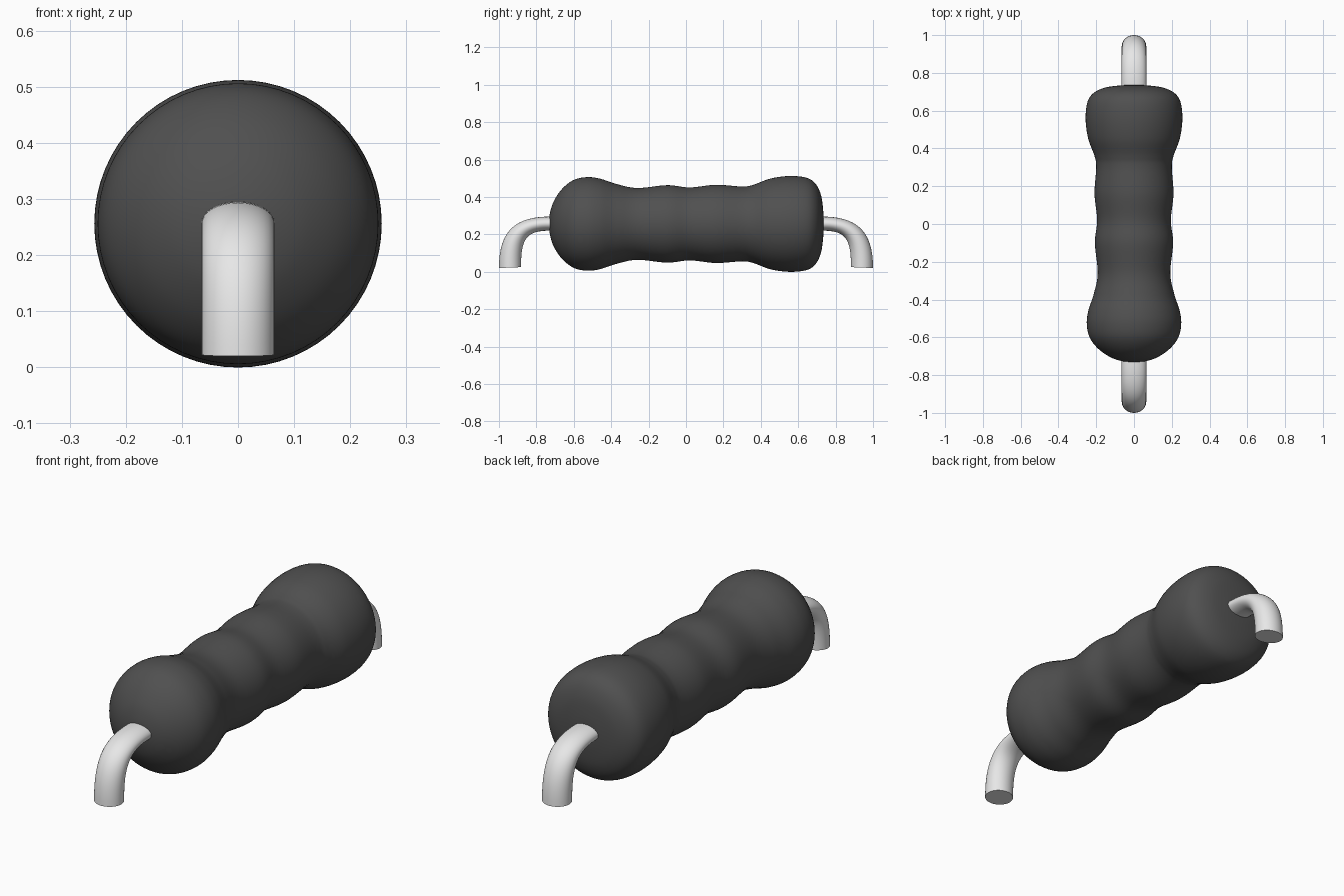
import bpy, bmesh, math
from mathutils import Vector

cube = bpy.data.objects.get("Cube")
if cube:
    bpy.data.objects.remove(cube)

AXIS_Z = 0.256


def material(name, value):
    mat = bpy.data.materials.new(name)
    mat.use_nodes = True
    colour = (value, value, value, 1)
    mat.diffuse_color = colour
    mat.node_tree.nodes["Principled BSDF"].inputs["Base Color"].default_value = colour
    return mat


def loft(name, rings, mat, caps):
    """Skin a list of equal-length rings of points; optionally close the ends."""
    bm = bmesh.new()
    loops = [[bm.verts.new(p) for p in ring] for ring in rings]
    n = len(loops[0])
    for a, b in zip(loops, loops[1:]):
        for i in range(n):
            j = (i + 1) % n
            bm.faces.new((a[i], a[j], b[j], b[i]))
    if caps:
        bm.faces.new(loops[0])
        bm.faces.new(loops[-1])
    bmesh.ops.remove_doubles(bm, verts=bm.verts, dist=1e-5)
    bmesh.ops.recalc_face_normals(bm, faces=bm.faces)
    mesh = bpy.data.meshes.new(name)
    bm.to_mesh(mesh)
    bm.free()
    mesh.materials.append(mat)
    obj = bpy.data.objects.new(name, mesh)
    bpy.context.collection.objects.link(obj)
    bpy.ops.object.select_all(action="DESELECT")
    obj.select_set(True)
    bpy.context.view_layer.objects.active = obj
    bpy.ops.object.shade_smooth_by_angle(angle=math.radians(40))
    return obj


def smooth_path(points, steps=8):
    """Catmull-Rom curve through the points."""
    pts = [Vector(p) for p in points]
    pts = [pts[0]] + pts + [pts[-1]]
    path = []
    for a, b, c, d in zip(pts, pts[1:], pts[2:], pts[3:]):
        for s in range(steps):
            t = s / steps
            path.append(0.5 * (2 * b + (c - a) * t + (2 * a - 5 * b + 4 * c - d) * t ** 2
                               + (3 * b - a - 3 * c + d) * t ** 3))
    return path + [pts[-1]]


def bezier(p0, p1, p2, p3, t):
    u = 1 - t
    return (u ** 3 * Vector(p0) + 3 * u * u * t * Vector(p1)
            + 3 * u * t * t * Vector(p2) + t ** 3 * Vector(p3))


dark = material("dark grey coating", 0.08)
metal = material("light grey metal", 0.8)

# Body: lathed profile of (y, radius), rounded front end and squarer back end
profile = smooth_path([
    (-0.733, 0), (-0.727, 0.06), (-0.705, 0.125), (-0.66, 0.19), (-0.6, 0.235),
    (-0.53, 0.25), (-0.46, 0.242), (-0.37, 0.213), (-0.26, 0.192), (-0.1, 0.207),
    (0.02, 0.195), (0.16, 0.209), (0.3, 0.2), (0.36, 0.209), (0.45, 0.242),
    (0.55, 0.256), (0.64, 0.248), (0.69, 0.218), (0.72, 0.16), (0.733, 0.08), (0.736, 0)])
SIDES = 64
angles = [math.tau * i / SIDES for i in range(SIDES)]
loft("resistor_body",
     [[(r * math.cos(a), y, AXIS_Z + r * math.sin(a)) for a in angles] for y, r in profile],
     dark, False)


# Leads: oval wire bent downwards, swept between an outer and an inner curve
def lead(name, side):
    rings = []
    sections = [(bezier((1, 0.02), (1, 0.2), (0.93, 0.295), (0.73, 0.295), k / 24),
                 bezier((0.882, 0.025), (0.882, 0.17), (0.86, 0.22), (0.73, 0.22), k / 24))
                for k in range(25)]
    sections.append((Vector((0.62, 0.295)), Vector((0.62, 0.22))))
    for outer, inner in sections:
        mid, half = (outer + inner) / 2, (outer - inner) / 2
        ring = []
        for i in range(32):
            a = math.tau * i / 32
            p = mid + half * math.cos(a)
            ring.append((0.065 * math.sin(a), side * p.x, p.y))
        rings.append(ring)
    loft(name, rings, metal, True)


lead("front_lead", -1)
lead("back_lead", 1)
